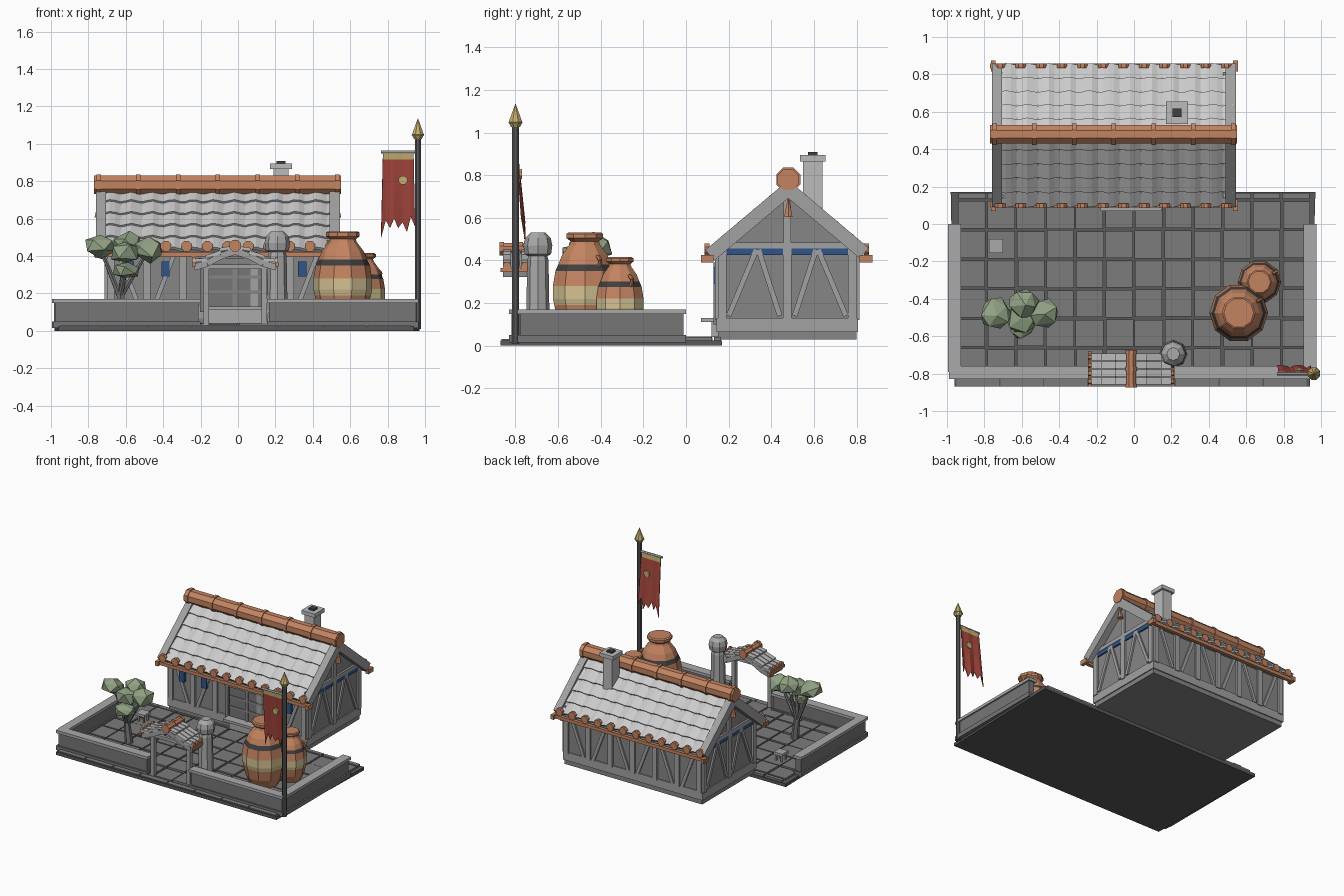
import bpy, bmesh, math, random
from mathutils import Vector as V, Matrix

if "Cube" in bpy.data.objects:
    bpy.data.objects.remove(bpy.data.objects["Cube"])
random.seed(4)

def mat(name, *c):
    m = bpy.data.materials.new(name)
    m.diffuse_color = (*(c if len(c) == 3 else c * 3), 1)
    m.use_nodes = True
    m.node_tree.nodes["Principled BSDF"].inputs["Base Color"].default_value = m.diffuse_color
    return m

TERRA = mat("terracotta", 0.55, 0.23, 0.12)
DARK = mat("dark", 0.05)
BLUE = mat("blue", 0.03, 0.09, 0.25)
SAND = mat("sand", 0.66, 0.54, 0.29)
RED = mat("red", 0.37, 0.06, 0.045)
GOLD = mat("gold", 0.55, 0.43, 0.16)
LEAF = mat("leaf", 0.28, 0.36, 0.23)
POLE = mat("pole_grey", 0.11)
BASE = mat("base_grey", 0.10)
PAVE = mat("paving_grey", 0.20)
STONE = mat("wall_grey", 0.18)
COPING = mat("coping_grey", 0.40)
PLASTER = mat("plaster_grey", 0.24)
TIMBER = mat("timber_grey", 0.36)
PALE = mat("pale_grey", 0.50)

class Part:
    """Collects simple solids into one named object."""
    def __init__(self, name, *mats):
        self.name, self.mats, self.bm = name, mats, bmesh.new()
    def beam(self, p, q, w, t, n=(1, 0, 0)):
        p, q, n = V(p), V(q), V(n)
        d = (q - p).normalized()
        s = d.cross(n).normalized()
        n = s.cross(d)
        m = Matrix((s * w, n * t, q - p)).transposed().to_4x4()
        m.translation = (p + q) / 2
        bmesh.ops.create_cube(self.bm, size=1, matrix=m)
        return self
    def box(self, x0, x1, y0, y1, z0, z1):
        m = Matrix.Translation(((x0 + x1) / 2, (y0 + y1) / 2, (z0 + z1) / 2))
        m = m @ Matrix.Diagonal((x1 - x0, y1 - y0, z1 - z0, 1))
        bmesh.ops.create_cube(self.bm, size=1, matrix=m)
        return self
    def tube(self, p, q, r, r2=None, n=8):
        p, q = V(p), V(q)
        m = (q - p).to_track_quat('Z', 'Y').to_matrix().to_4x4()
        m.translation = (p + q) / 2
        m = m @ Matrix.Rotation(math.pi / n, 4, 'Z')
        bmesh.ops.create_cone(self.bm, cap_ends=True, segments=n, radius1=r,
                              radius2=r if r2 is None else r2, depth=(q - p).length, matrix=m)
        return self
    def prism(self, pts, off):
        f = self.bm.faces.new([self.bm.verts.new(p) for p in pts])
        g = bmesh.ops.extrude_face_region(self.bm, geom=[f])['geom']
        bmesh.ops.translate(self.bm, vec=off, verts=[v for v in g if isinstance(v, bmesh.types.BMVert)])
        return self
    def lathe(self, x, y, prof, n):
        # prof: (radius, z, material index of the segment above)
        rings = [[self.bm.verts.new((x + r * math.cos(math.tau * i / n), y + r * math.sin(math.tau * i / n), z))
                  for i in range(n)] for r, z, _ in prof]
        for k in range(len(prof) - 1):
            for i in range(n):
                j = (i + 1) % n
                f = self.bm.faces.new((rings[k][i], rings[k][j], rings[k + 1][j], rings[k + 1][i]))
                f.material_index = prof[k][2]
        self.bm.faces.new(rings[0]); self.bm.faces.new(rings[-1])
        return self
    def done(self, normals=True):
        if normals:
            bmesh.ops.recalc_face_normals(self.bm, faces=self.bm.faces)
        me = bpy.data.meshes.new(self.name)
        self.bm.to_mesh(me); self.bm.free()
        for m in self.mats:
            me.materials.append(m)
        ob = bpy.data.objects.new(self.name, me)
        bpy.context.collection.objects.link(ob)
        return ob

# Courtyard slab and paving
Part("yard_slab", BASE).prism([(-.96, -.87, 0), (.94, -.87, 0), (.97, .17, 0), (-.98, .17, 0)], (0, 0, .025)).done()
p = Part("paving", PAVE)
r = lambda: random.uniform(0, .006)
for i in range(12):
    for j in range(7):
        x, y, g = -.945 + i * .1575, -.82 + j * .158, .003
        p.box(x + g + r(), x + .1575 - g - r(), y + g + r(), min(y + .158 - g - r(), .165), .015, .037 + r())
for i in range(8):
    p.box(-.95 + i * .235, -.722 + i * .235, -.865, -.825, .01, .032)
p.done()

# Courtyard walls: plinth, body, coping
p, c = Part("yard_walls", STONE), Part("yard_wall_coping", COPING)
for x0, x1, y0, y1 in ((-.995, -.925, -.79, 0), (.905, .975, -.79, 0), (-.99, -.2, -.83, -.76), (.155, .965, -.83, -.76)):
    p.box(x0, x1, y0, y1, .015, .05)
    p.box(x0 + .012, x1 - .012, y0 + .012, y1 - .012, .04, .15)
    c.box(x0, x1, y0, y1, .148, .17)
p.done(); c.done()

# House body, plinth, door step
HX0, HX1 = -.70, .49
Part("house_walls", PLASTER).prism([(HX0, .15, .03), (HX0, .80, .03), (HX0, .80, .44), (HX0, .475, .71),
                                    (HX0, .15, .44)], (HX1 - HX0, 0, 0)).done()
Part("house_plinth", TIMBER).box(HX0 - .008, HX1 + .008, .142, .808, .065, .13).done()
Part("door_step", COPING).box(-.18, .15, .07, .16, .112, .131).box(-.16, .13, .12, .16, .04, .112).done()

# Timber framing on all four sides
p = Part("timber_frame", TIMBER)
for x in (HX0, HX1):
    for y in (.17, .475, .78):
        p.beam((x, y, .12), (x, y, .46), .04, .03)
    for y0, y1 in ((.20, .33), (.44, .34), (.51, .61), (.75, .62)):
        p.beam((x, y0, .14), (x, y1, .45), .025, .024)
    p.beam((x, .14, .47), (x, .81, .47), .03, .03)
    p.beam((x, .475, .46), (x, .475, .70), .035, .03)
for y in (.15, .80):
    for i in range(7):
        x = HX0 + .02 + i * (HX1 - HX0 - .04) / 6
        if y > .5 or i != 3:
            p.beam((x, y, .12), (x, y, .45), .04, .03, (0, 1, 0))
        if i < 6 and (y > .5 or i not in (2, 3)):
            a, b = (.04, .15) if i % 2 else (.15, .04)
            p.beam((x + a, y, .13), (x + b, y, .42), .025, .024, (0, 1, 0))
    p.beam((HX0, y, .425), (HX1, y, .425), .03, .03, (0, 1, 0))
p.done()
p = Part("blue_trim", BLUE)
for x in (HX0, HX1):
    p.box(x - .012, x + .012, .15, .80, .425, .46)
for x in (-.60, -.41, .32):
    p.box(x, x + .045, .13, .155, .29, .37)
p.done()

# Door with rails and frame
Part("door", STONE).box(-.17, -.02, .138, .16, .12, .36).box(-.015, .23, .138, .16, .12, .36).done()
p = Part("door_frame", PLASTER)
for x in (-.19, -.018, .24):
    p.box(x - .012, x + .012, .13, .16, .1, .39)
p.box(-.21, .26, .13, .16, .36, .39)
for z in (.2, .28):
    p.box(-.17, .235, .132, .15, z, z + .015)
p.done()

# Tiled roof: overlapping corrugated rows on a slab
RX0, RX1, YC, AZ = -.745, .53, .48, .75
L = math.hypot(.38, .32)
p, slab, barge = Part("roof_tiles"), Part("roof_slab", COPING), Part("barge_boards", TIMBER)
for s in (-1, 1):
    d, n = V((0, s * .38, -.32)) / L, V((0, s * .32, .38)) / L
    apex = V((0, YC, AZ))
    at = lambda x, t, h: apex + V((x, 0, 0)) + d * t + n * h
    e = L - (.02 if s > 0 else .005)
    slab.beam(at(-.108, .01, -.017), at(-.108, e - .01, -.017), 1.22, .03, n)
    for k in range(5):
        t0, t1 = k * e / 5 - .004, (k + 1) * e / 5 + .002
        rows = []
        for i in range(45):
            x = RX0 + (RX1 - RX0) * i / 44
            w = .008 * math.cos(math.tau * (x + .02) / .11)
            rows.append([p.bm.verts.new(at(x, t, h)) for t, h in
                         ((t0, w + .002), (t1, w + .014), (t1, w - .004))])
        for a, b in zip(rows, rows[1:]):
            for m in (0, 1):
                f = (a[m], a[m + 1], b[m + 1], b[m])
                p.bm.faces.new(f if s < 0 else f[::-1])
    for x in (-.733, .517):
        barge.beam(at(x, 0, -.012), at(x, e, -.012), .065, .055)
p.done(False); slab.done(); barge.done()

# Terracotta ridge, eave beams, eave caps and gable pendants
p = Part("roof_ridge", TERRA).tube((-.77, YC, .78), (.55, YC, .78), .054)
for i in range(7):
    x = -.745 + i * .2125
    p.tube((x - .012, YC, .78), (x + .012, YC, .78), .061)
p.done()
p = Part("eave_trim", TERRA)
for y, s in ((.10, -1), (.845, 1)):
    p.box(-.77, .555, y - .013, y + .013, .395, .42)
    for x in (-.765, .53):
        p.box(x, x + .025, y - .03, y + .03, .39, .425)
    for i in range(12):
        x = -.715 + i * .11
        p.tube((x, y + s * .014, .452), (x, y - s * .01, .452), .03)
p.done()
p = Part("gable_pendants", TERRA)
for x in (-.745, .53):
    p.tube((x, YC, .605), (x, YC, .67), .022, .008, 6).tube((x, YC, .66), (x, YC, .70), .008, n=6)
p.done()

# Chimney
Part("chimney", PALE).box(.19, .27, .55, .64, .58, .87).box(.172, .288, .535, .655, .865, .895).done()
Part("chimney_flue", DARK).box(.207, .253, .572, .618, .88, .908).done()

# Gate: posts, curved tiled canopy, terracotta ridge and ends
GX = -.015
curve = ((0, .445), (.075, .42), (.15, .38), (.22, .36))
p, t = Part("gate_frame", TIMBER), Part("gate_tiles", PALE)
for s in (-1, 1):
    p.box(GX + s * .155 - .015, GX + s * .155 + .015, -.815, -.785, .02, .37)
    for (a, z0), (b, z1) in zip(curve, curve[1:]):
        p.beam((GX + s * a, -.775, z0 - .02), (GX + s * b, -.775, z1 - .02), .035, .165, (0, 1, 0))
        for j in range(4):
            y = -.84 + j * .043
            t.beam((GX + s * a, y, z0 + .002), (GX + s * (b + .008), y, z1 + .014), .018, .036, (0, 1, 0))
p.box(-.19, .16, -.812, -.788, .33, .355)
p.done(); t.done()
p = Part("gate_trim", TERRA).tube((GX, -.87, .455), (GX, -.675, .455), .028)
for y in (-.865, -.775, -.685):
    p.tube((GX, y - .01, .455), (GX, y + .01, .455), .034)
for s in (-1, 1):
    p.box(GX + s * .222 - .01, GX + s * .222 + .01, -.87, -.68, .345, .365)
    for j in range(4):
        y = -.84 + j * .043
        p.tube((GX + s * .212, y, .378), (GX + s * .23, y, .378), .018, n=6)
p.done()

# Stone pillar with rounded head
Part("stone_pillar", COPING).lathe(.21, -.695, [(.075, .03, 0), (.07, .09, 0), (.055, .11, 0), (.05, .40, 0),
    (.045, .42, 0), (.062, .43, 0), (.068, .47, 0), (.06, .505, 0), (.035, .53, 0)], 8).done()

# Storage jars with sand and dark bands, one small handle each
big = [(.10, .035, 0), (.135, .11, 0), (.15, .19, 1), (.157, .22, 1), (.157, .28, 0), (.145, .35, 2), (.13, .382, 0),
       (.112, .425, 0), (.075, .475, 0), (.07, .49, 0), (.09, .505, 0), (.09, .525, 0), (.08, .532, 0)]
small = [(q * .74, .035 + (z - .035) * .765, m) for q, z, m in big]
Part("large_jar", TERRA, SAND, DARK).lathe(.56, -.475, big, 10).done()
Part("small_jar", TERRA, SAND, DARK).lathe(.67, -.31, small, 10).done()
p = Part("jar_handles", TERRA)
for x, y, z, q in ((.56, -.475, .4, .112), (.67, -.31, .31, .083)):
    u = V((.85, .53, 0))
    c = V((x, y, z)) + u * q
    p.tube(c + V((0, 0, .02)), c + u * .028, .009, n=6).tube(c + u * .028, c + u * .01 - V((0, 0, .04)), .009, n=6)
p.done()

# Small stone stool
p = Part("stool", COPING).box(-.775, -.70, -.155, -.08, .085, .105)
for x in (-.765, -.72):
    for y in (-.145, -.10):
        p.box(x, x + .012, y, y + .012, .03, .09)
p.done()

# Flag pole, spear tip and tattered banner
PX, PY = .962, -.80
Part("flag_pole", POLE).tube((PX, PY, .01), (PX, PY, 1.04), .017).done()
Part("banner_rod", PALE).tube((PX, PY, .955), (.765, PY, .955), .009, n=6).done()
Part("spear_tip", GOLD).tube((PX, PY, 1.045), (PX, PY, 1.135), .036, .001).tube((PX, PY, 1.025), (PX, PY, 1.05), .022, .036).done()
p = Part("banner", RED, GOLD)
cols = []
for i, b in enumerate((.50, .59, .55, .60, .55, .58, .53, .61, .56)):
    x = .775 + i * .0205
    zs = [.955, .915] + [.915 + (b - .915) * k / 4 for k in range(1, 5)]
    cols.append([p.bm.verts.new((x - (.955 - z) * .02 * (4 - i) / 4, PY + (.955 - z) * .09
                 + .008 * math.sin(i * 1.6) * (1 - (z - .5) / .5), z)) for z in zs])
for a, b in zip(cols, cols[1:]):
    for k in range(5):
        p.bm.faces.new((a[k], a[k + 1], b[k + 1], b[k])).material_index = int(k == 0)
p.done().modifiers.new("thickness", 'SOLIDIFY').thickness = .006
Part("banner_disc", GOLD).tube((.882, -.803, .805), (.882, -.77, .805), .025).done()

# Tree: bent trunk, branches, faceted foliage
p = Part("tree_trunk", STONE).tube((-.61, -.47, .03), (-.63, -.47, .20), .03, .022, 6)
tips = ((-.74, -.48, .45, .085), (-.59, -.425, .465, .085), (-.48, -.48, .43, .083), (-.6, -.54, .325, .07), (-.60, -.50, .42, .085))
for x, y, z, q in tips:
    p.tube((-.63, -.47, .18), (x, y, z), .017, .009, 6)
p.done()
p = Part("tree_foliage", LEAF)
for x, y, z, q in tips:
    m = Matrix.Translation((x, y, z)) @ Matrix.Rotation(random.uniform(0, 6), 4, 'Z') @ Matrix.Diagonal((1.1, 1, .75, 1))
    for v in bmesh.ops.create_icosphere(p.bm, subdivisions=1, radius=q, matrix=m)['verts']:
        v.co += V([random.uniform(-.012, .012) for _ in range(3)])
p.done()
